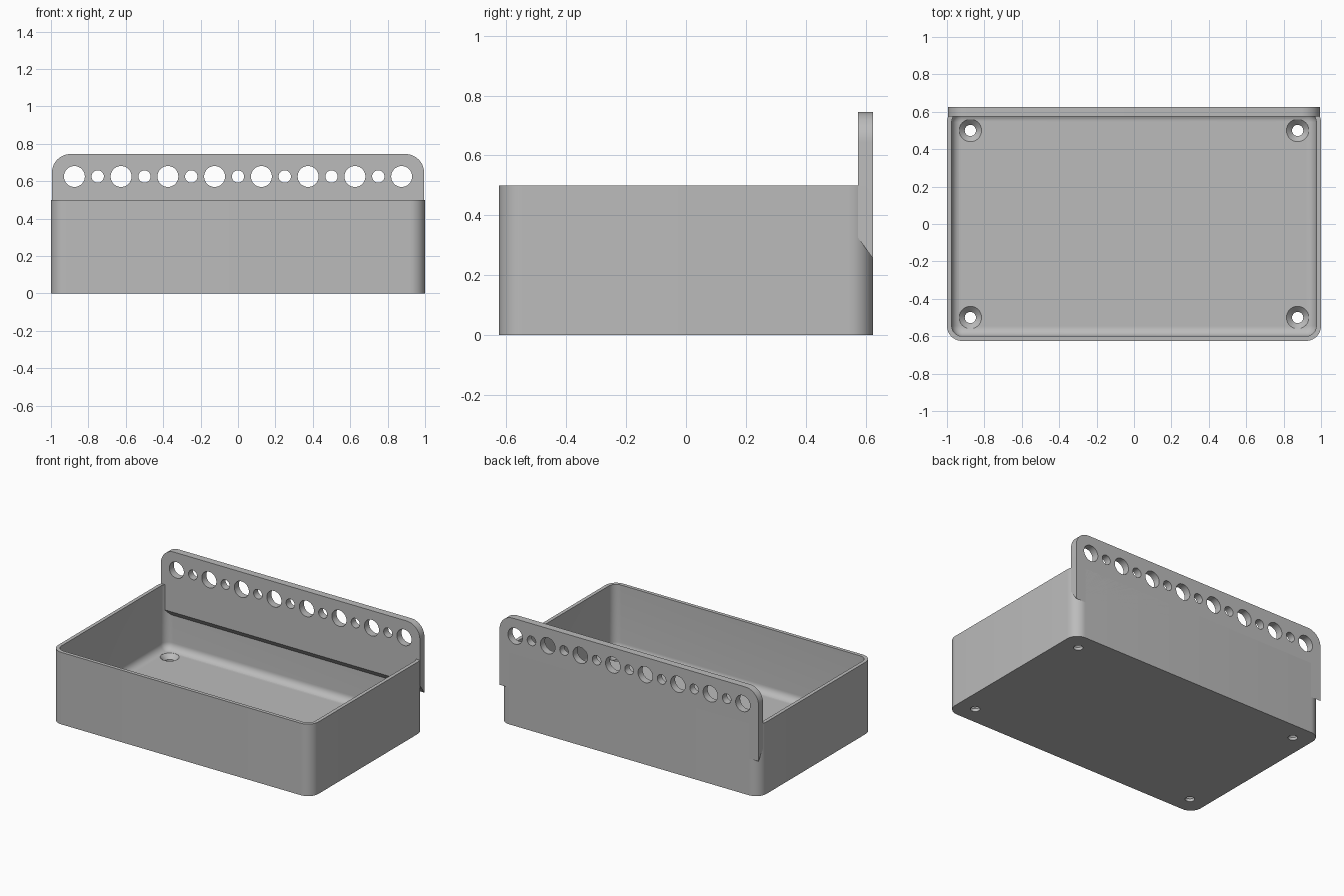
import bpy, bmesh, math

cube = bpy.data.objects.get("Cube")
if cube:
    bpy.data.objects.remove(cube, do_unlink=True)

grey = bpy.data.materials.new("plain grey")
grey.use_nodes = True
colour = (0.5, 0.5, 0.5, 1)
grey.diffuse_color = colour
grey.node_tree.nodes["Principled BSDF"].inputs["Base Color"].default_value = colour

HX, HY, HEIGHT = 1.0, 0.625, 0.5
WALL, FLOOR, CORNER, FILLET = 0.025, 0.05, 0.08, 0.05


def rounded_rect(hx, hy, radius, z, steps=10):
    """Ring of points around a rectangle with round corners."""
    ring = []
    for quarter, (sx, sy) in enumerate([(1, 1), (-1, 1), (-1, -1), (1, -1)]):
        for i in range(steps + 1):
            a = (quarter + i / steps) * math.pi / 2
            ring.append((sx * (hx - radius) + radius * math.cos(a),
                         sy * (hy - radius) + radius * math.sin(a), z))
    return ring


def circle(x, y, radius, z, sides=40):
    return [(x + radius * math.cos(2 * math.pi * i / sides),
             y + radius * math.sin(2 * math.pi * i / sides), z) for i in range(sides)]


def loft(name, rings):
    """Closed solid through a stack of matching rings."""
    bm = bmesh.new()
    loops = [[bm.verts.new(p) for p in ring] for ring in rings]
    n = len(loops[0])
    for low, high in zip(loops, loops[1:]):
        for i in range(n):
            j = (i + 1) % n
            bm.faces.new((low[i], low[j], high[j], high[i]))
    bm.faces.new(loops[0][::-1])
    bm.faces.new(loops[-1])
    bmesh.ops.recalc_face_normals(bm, faces=bm.faces)
    mesh = bpy.data.meshes.new(name)
    bm.to_mesh(mesh)
    bm.free()
    obj = bpy.data.objects.new(name, mesh)
    bpy.context.collection.objects.link(obj)
    obj.data.materials.append(grey)
    return obj


def activate(obj):
    bpy.ops.object.select_all(action='DESELECT')
    obj.select_set(True)
    bpy.context.view_layer.objects.active = obj


def cut(obj, cutters):
    for cutter in cutters:
        activate(obj)
        mod = obj.modifiers.new("cut", 'BOOLEAN')
        mod.operation, mod.solver, mod.object = 'DIFFERENCE', 'EXACT', cutter
        bpy.ops.object.modifier_apply(modifier=mod.name)
        bpy.data.objects.remove(cutter, do_unlink=True)
    activate(obj)
    bpy.ops.object.shade_smooth_by_angle(angle=math.radians(30))


# Open tray with a filleted inside floor edge
tray = loft("tray", [rounded_rect(HX, HY, CORNER, z) for z in (0, HEIGHT)])
rings = []
for i in range(9):
    a = i / 8 * math.pi / 2
    inset = WALL + FILLET * (1 - math.sin(a))
    rings.append(rounded_rect(HX - inset, HY - inset, CORNER - inset + 0.001,
                              FLOOR + FILLET * (1 - math.cos(a))))
rings.append(rounded_rect(HX - WALL, HY - WALL, CORNER - WALL + 0.001, HEIGHT + 0.1))
cutters = [loft("cavity", rings)]

# Countersunk screw holes in the floor
for sx in (-1, 1):
    for sy in (-1, 1):
        stack = [(0.03, -0.05), (0.03, 0.02), (0.06, FLOOR), (0.06, FLOOR + 0.05)]
        cutters.append(loft("screw_hole", [circle(sx * 0.875, sy * 0.5, r, z) for r, z in stack]))
cut(tray, cutters)

# Tall back panel with round top corners and a sloped underside
PX, TOP, ROUND = 0.995, 0.745, 0.1


def panel_outline(y, bottom):
    pts = [(-PX, y, bottom), (PX, y, bottom)]
    for side in (1, -1):
        for i in range(13):
            a = (i / 12 + (side < 0)) * math.pi / 2
            pts.append((side * (PX - ROUND) + ROUND * math.cos(a), y,
                        TOP - ROUND + ROUND * math.sin(a)))
    return pts


panel = loft("back_panel", [panel_outline(HY - 0.05, 0.325), panel_outline(HY, 0.255)])

# Alternating large and small holes along the panel
cutters = []
for k in range(15):
    x = -0.875 + k * 0.125
    radius = 0.033 if k % 2 else 0.056
    cutters.append(loft("panel_hole", [[(px, y, pz + 0.625) for px, pz, _ in circle(x, 0, radius, 0)]
                                       for y in (0.5, 0.7)]))
cut(panel, cutters)
